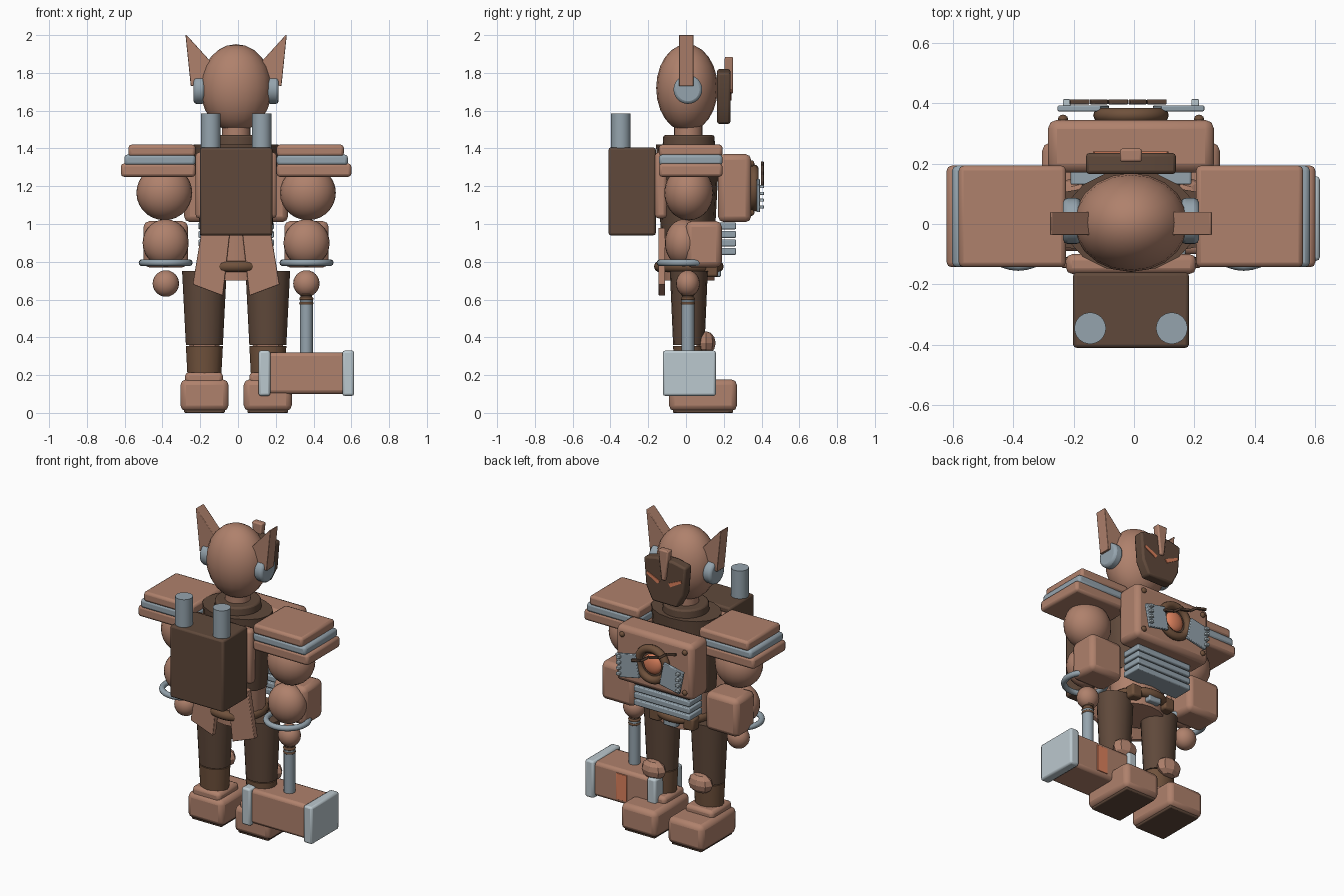
import bpy, bmesh, math
from mathutils import Matrix, Vector

cube = bpy.data.objects.get("Cube")
if cube:
    bpy.data.objects.remove(cube, do_unlink=True)

MID = -0.01  # the body's centre line


def material(name, rgb):
    m = bpy.data.materials.new(name)
    m.use_nodes = True
    col = (*rgb, 1)
    m.diffuse_color = col
    m.node_tree.nodes["Principled BSDF"].inputs["Base Color"].default_value = col
    return m


COPPER = material("copper", (0.43, 0.22, 0.15))
DARK = material("dark_bronze", (0.115, 0.066, 0.043))
BROWN = material("mid_brown", (0.16, 0.083, 0.045))
STEEL = material("blue_steel", (0.30, 0.37, 0.42))
PALE = material("pale_steel", (0.50, 0.58, 0.62))
ORANGE = material("glow_orange", (0.72, 0.22, 0.11))


def finish(name, bm, mat, loc=(0, 0, 0), rot=(0, 0, 0), bevel=0, angle=40):
    bmesh.ops.recalc_face_normals(bm, faces=bm.faces)
    me = bpy.data.meshes.new(name)
    bm.to_mesh(me)
    bm.free()
    me.materials.append(mat)
    ob = bpy.data.objects.new(name, me)
    bpy.context.collection.objects.link(ob)
    ob.location, ob.rotation_euler = loc, rot
    if bevel:
        b = ob.modifiers.new("bevel", 'BEVEL')
        b.width, b.segments, b.limit_method = bevel, 2, 'ANGLE'
        b.angle_limit = math.radians(35)
    bpy.ops.object.select_all(action='DESELECT')
    ob.select_set(True)
    bpy.context.view_layer.objects.active = ob
    bpy.ops.object.shade_smooth_by_angle(angle=math.radians(angle))
    return ob


def box(name, mat, x, y, z, bevel=0.015, rot=(0, 0, 0)):
    """Box from (min, max) ranges, turned about its own centre."""
    bm = bmesh.new()
    bmesh.ops.create_cube(bm, size=1)
    bmesh.ops.scale(bm, vec=[r[1] - r[0] for r in (x, y, z)], verts=bm.verts)
    return finish(name, bm, mat, [sum(r) / 2 for r in (x, y, z)], rot, bevel)


def ball(name, mat, loc, radii, seg=24, rings=14, angle=60):
    bm = bmesh.new()
    bmesh.ops.create_uvsphere(bm, u_segments=seg, v_segments=rings, radius=1)
    bmesh.ops.scale(bm, vec=radii, verts=bm.verts)
    return finish(name, bm, mat, loc, angle=angle)


def cone(name, mat, loc, r1, r2, h, seg=24, rot=(0, 0, 0), flat=1, bevel=0):
    """Cylinder or cone centred on loc; flat squashes it in y."""
    bm = bmesh.new()
    bmesh.ops.create_cone(bm, cap_ends=True, segments=seg, radius1=r1, radius2=r2, depth=h)
    bmesh.ops.scale(bm, vec=(1, flat, 1), verts=bm.verts)
    return finish(name, bm, mat, loc, rot, bevel)


def ring(name, mat, loc, major, minor, rot=(0, 0, 0), seg=32, sides=10):
    bm = bmesh.new()
    verts = []
    for k in range(sides):
        a = math.tau * k / sides
        verts.append(bm.verts.new((major + minor * math.cos(a), 0, minor * math.sin(a))))
    edges = [bm.edges.new((verts[k - 1], verts[k])) for k in range(sides)]
    bmesh.ops.spin(bm, geom=verts + edges, cent=(0, 0, 0), axis=(0, 0, 1),
                   angle=math.tau, steps=seg, use_merge=True)
    bmesh.ops.remove_doubles(bm, verts=bm.verts, dist=0.0001)
    return finish(name, bm, mat, loc, rot, angle=60)


def plate(name, mat, outline, y, bevel=0.008):
    """Outline in x and z, extruded across the y range."""
    bm = bmesh.new()
    face = bm.faces.new([bm.verts.new((px, y[0], pz)) for px, pz in outline])
    out = bmesh.ops.extrude_face_region(bm, geom=[face])
    bmesh.ops.translate(bm, vec=(0, y[1] - y[0], 0),
                        verts=[v for v in out["geom"] if isinstance(v, bmesh.types.BMVert)])
    return finish(name, bm, mat, bevel=bevel)


def side_range(s, a, b):
    return sorted((MID + s * a, MID + s * b))


def both(half):
    return [(MID + x, z) for x, z in half] + [(MID - x, z) for x, z in reversed(half)]


FACE_Y = (math.pi / 2, 0, 0)

# Head, mask and neck
ball("head", COPPER, (MID, 0.005, 1.72), (0.19, 0.163, 0.232), 20, 12)
cone("neck", COPPER, (MID, 0.012, 1.48), 0.075, 0.075, 0.1)
cone("collar", DARK, (MID, 0.015, 1.435), 0.14, 0.135, 0.07, bevel=0.01)
plate("mask", DARK, both([(0.09, 1.53), (0.135, 1.62), (0.15, 1.80), (0.06, 1.82)]), (0.165, 0.235), 0.012)
plate("brow_crest", COPPER, both([(0.014, 1.69), (0.037, 1.885)]), (0.205, 0.25))

# Torso
cone("torso", DARK, (MID, 0.01, 1.18), 0.19, 0.225, 0.48, 16, flat=0.75)
cone("waist", COPPER, (MID, 0.015, 0.84), 0.17, 0.18, 0.28, 16, flat=0.8)
ring("belt", BROWN, (MID, 0.015, 0.775), 0.155, 0.03)
box("back_plate", COPPER, side_range(1, -0.215, 0.215), (-0.165, -0.1), (1.03, 1.38), 0.02)
box("chest", COPPER, side_range(1, -0.275, 0.275), (0.17, 0.345), (1.01, 1.37), 0.03)
for i in range(4):
    z = 0.855 + i * 0.045
    box("belly_bar", STEEL, side_range(1, -0.2, 0.2), (0.13, 0.265), (z - 0.018, z + 0.018), 0.006)
box("buckle", STEEL, side_range(1, -0.045, 0.045), (0.14, 0.185), (0.72, 0.80), 0.008)

# Chest instrument
ring("dial_ring", BROWN, (MID, 0.36, 1.19), 0.1, 0.025, FACE_Y)
cone("dial_back", DARK, (MID, 0.35, 1.19), 0.1, 0.1, 0.012, rot=FACE_Y)
ball("dial_core", ORANGE, (MID, 0.352, 1.19), (0.065, 0.03, 0.065))
for i in range(5):
    t = i / 4
    cx, cz = 0.075 - 0.255 * t, 1.21 + 0.105 * t
    tilt = 0.39 + (0.25 if i % 2 else -0.15)
    box("needle_link", DARK, (cx - 0.033, cx + 0.033), (0.396, 0.412), (cz - 0.008, cz + 0.008),
        0.003, (0, tilt, 0))

# Backpack with two stacks
box("backpack", DARK, side_range(1, -0.192, 0.192), (-0.41, -0.16), (0.94, 1.405), 0.012)

for s in (-1, 1):
    side = "left_" if s > 0 else "right_"
    X = lambda a: MID + s * a
    cone(side + "stack", STEEL, (X(0.135), -0.345, 1.485), 0.052, 0.052, 0.2, 32)

    # Ears, horns and eyes
    cone(side + "ear_disc", STEEL, (X(0.195), 0.01, 1.712), 0.076, 0.076, 0.06, 32,
         (0, math.pi / 2, 0), bevel=0.015)
    plate(side + "horn", COPPER, [(X(a), z) for a, z in
          [(0.13, 1.75), (0.24, 1.73), (0.268, 2.0), (0.262, 2.0), (0.13, 1.855)]], (-0.037, 0.04))
    plate(side + "eye", ORANGE, [(X(a), z) for a, z in
          [(0.03, 1.675), (0.045, 1.655), (0.125, 1.70), (0.12, 1.715)]], (0.231, 0.24), 0)

    # Chest screws, wing plates with teeth
    for z in (1.06, 1.32):
        ball(side + "screw", BROWN, (X(0.225), 0.347, z), (0.017, 0.015, 0.017), 12, 8)
    box(side + "wing_plate", STEEL, side_range(s, 0.085, 0.23), (0.373, 0.392), (1.075, 1.225),
        0.004, (0, s * 0.2, 0))
    for i in range(4):
        z = 1.09 + i * 0.036
        box(side + "wing_tooth", PALE, side_range(s, 0.2, 0.225), (0.39, 0.413), (z - 0.008, z + 0.008), 0.003)

    # Coat tails and belt pouches
    plate(side + "coat_tail", COPPER, [(X(a), z) for a, z in
          [(0.03, 0.98), (0.18, 0.98), (0.23, 0.68), (0.07, 0.62)]], (-0.145, -0.11), 0.004)
    box(side + "belt_pouch", BROWN, side_range(s, 0.085, 0.16), (0.1, 0.17), (0.72, 0.80), 0.012)

    # Layered shoulder pad
    for nm, mat, edge, z in (("lower", COPPER, 0.61, (1.25, 1.32)),
                             ("middle", STEEL, 0.592, (1.31, 1.367)),
                             ("upper", COPPER, 0.57, (1.357, 1.42))):
        box(side + "shoulder_" + nm, mat, side_range(s, 0.215, edge), (-0.143, 0.193), z, 0.016)

    # Arm
    ball(side + "upper_arm", COPPER, (X(0.38), 0.015, 1.165), (0.148, 0.13, 0.145))
    ball(side + "elbow", COPPER, (X(0.373), -0.012, 0.9), (0.122, 0.1, 0.125))
    box(side + "forearm", COPPER, side_range(s, 0.255, 0.49), (0, 0.19), (0.77, 1.015), 0.03)
    ring(side + "wrist_ring", STEEL, (X(0.373), -0.012, 0.795), 0.125, 0.018)
    ball(side + "hand", COPPER, (X(0.372), 0.01, 0.685), (0.07, 0.063, 0.07), 20, 12)

    # Leg
    cone(side + "thigh", DARK, (X(0.168), 0.015, 0.555), 0.098, 0.118, 0.39, 16, flat=0.85)
    cone(side + "shin", BROWN, (X(0.168), 0.015, 0.28), 0.09, 0.098, 0.15, 16, flat=0.85)
    ball(side + "knee", COPPER, (X(0.168), 0.105, 0.37), (0.085, 0.052, 0.062), 8, 6, 20)
    box(side + "ankle", COPPER, side_range(s, 0.07, 0.27), (-0.075, 0.13), (0.15, 0.215), 0.02)
    box(side + "foot", COPPER, side_range(s, 0.04, 0.295), (-0.09, 0.27), (0.01, 0.177), 0.03)
    box(side + "sole", DARK, side_range(s, 0.06, 0.275), (-0.07, 0.25), (0, 0.03), 0.006)

# Hammer hanging from the left hand
HX = 0.362
cone("hammer_handle", STEEL, (HX, 0.01, 0.45), 0.034, 0.034, 0.32)
cone("hammer_grip", DARK, (HX, 0.01, 0.605), 0.03, 0.03, 0.09)
for z in (0.58, 0.605, 0.63):
    ring("grip_ring", BROWN, (HX, 0.01, z), 0.029, 0.009, seg=20, sides=8)
box("hammer_head", COPPER, (0.13, 0.6), (-0.1, 0.14), (0.1, 0.32), 0.02)
box("hammer_panel", ORANGE, (HX - 0.038, HX + 0.038), (0.137, 0.145), (0.125, 0.295), 0.002)
for s in (-1, 1):
    cx = HX + s * 0.222
    box("hammer_cap", PALE, (cx - 0.031, cx + 0.031), (-0.122, 0.158), (0.09, 0.33), 0.012)
